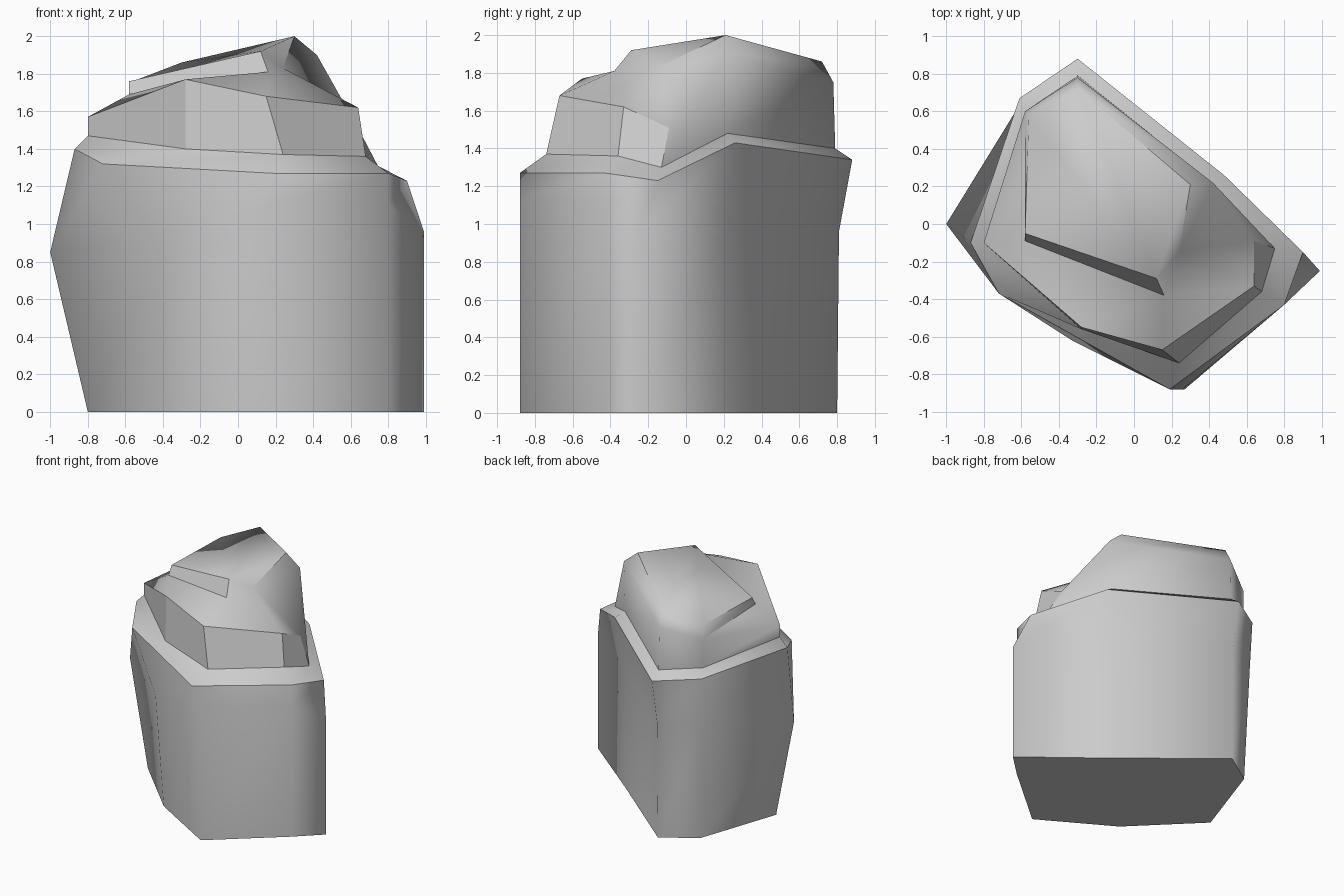
import bpy
import bmesh

cube = bpy.data.objects.get("Cube")
if cube:
    bpy.data.objects.remove(cube, do_unlink=True)

# Stone colour
stone = bpy.data.materials.new("grey stone")
stone.use_nodes = True
colour = (0.6, 0.6, 0.6, 1)
stone.diffuse_color = colour
stone.node_tree.nodes["Principled BSDF"].inputs["Base Color"].default_value = colour

# Footprint on the ground
footprint = [(-.8, -.05, 0), (-.31, -.54, 0), (.27, -.88, 0), (.8, -.43, 0),
             (.99, -.25, 0), (.4, .22, 0), (-.3, .8, 0), (-.57, .62, 0)]
# Bulge of the lower block
bulge = [(-1, 0, .85), (-.33, -.62, .95), (.26, -.88, 1.13), (.8, -.43, 1.1),
         (.99, -.25, .96), (.4, .22, 1), (-.3, .81, .96), (-.6, .65, .95)]
# Outer and inner edge of the ledge
rim = [(-.87, -.1, 1.4), (-.72, -.37, 1.32), (.19, -.88, 1.27), (.8, -.43, 1.27),
       (.9, -.15, 1.23), (.48, .26, 1.43), (-.3, .88, 1.34), (-.61, .67, 1.36)]
ledge = [(-.8, -.1, 1.47), (-.28, -.56, 1.4), (.24, -.74, 1.37), (.68, -.36, 1.36),
         (.75, -.13, 1.3), (.41, .22, 1.48), (-.3, .79, 1.4), (-.58, .6, 1.42)]
# Shoulder of the upper block
shoulder = [(-.8, -.1, 1.57), (-.28, -.55, 1.77), (.15, -.67, 1.68), (.64, -.33, 1.62),
            (.64, -.09, 1.51), (.42, .22, 1.9), (-.3, .78, 1.75), (-.58, .6, 1.66)]
# Slanted cap: its foot meets the shoulder along the back
cap_foot = [(-.58, -.09, 1.69), (.16, -.38, 1.81), (.24, -.15, 1.83)]
cap_top = [(-.58, -.05, 1.76), (.12, -.29, 1.92), (.3, .21, 2),
           (-.3, .72, 1.86), (-.56, .57, 1.76)]

bm = bmesh.new()


def ring(points):
    return [bm.verts.new(p) for p in points]


def loops(verts):
    """Pairs of neighbours around a closed ring."""
    return list(zip(verts, verts[1:] + verts[:1]))


def bridge(lower, upper):
    for (a, b), (c, d) in zip(loops(lower), loops(upper)):
        bm.faces.new((a, b, d, c))


# Lower block, ledge and upper block as stacked rings
stack = [ring(level) for level in (footprint, bulge, rim, ledge, shoulder)]
for lower, upper in zip(stack, stack[1:]):
    bridge(lower, upper)
bm.faces.new(reversed(stack[0]))

# Sloping shoulder around the cap
left, front, mid, right, side, peak, back, rear = stack[-1]
foot_left, foot_right, notch = ring(cap_foot)
for face in ((left, front, foot_left), (front, foot_right, foot_left),
             (front, mid, foot_right), (mid, right, foot_right),
             (right, notch, foot_right), (right, side, notch),
             (side, peak, notch), (left, foot_left, rear)):
    bm.faces.new(face)

# Cap walls and slanted top
top = ring(cap_top)
for face in ((foot_left, foot_right, top[1], top[0]),
             (foot_right, notch, top[1]), (notch, top[2], top[1]),
             (notch, peak, top[2]), (peak, back, top[3], top[2]),
             (back, rear, top[4], top[3]), (rear, foot_left, top[0], top[4])):
    bm.faces.new(face)
bm.faces.new(top)
bmesh.ops.recalc_face_normals(bm, faces=bm.faces)

# Rounded look on the sides, crisp edges around the ledge and cap
for face in bm.faces:
    face.smooth = True
crisp = loops(stack[0]) + loops(stack[2]) + loops(stack[3])
crisp += loops(stack[4])[:4] + list(zip(stack[3][:5], stack[4][:5]))
crisp += [(foot_left, foot_right), (top[0], top[1]), (foot_left, top[0]),
          (foot_right, top[1]), (top[4], top[0]), (notch, top[2]),
          (rear, foot_left), (top[2], top[3])]
for a, b in crisp:
    edge = bm.edges.get((a, b))
    if edge:
        edge.smooth = False

mesh = bpy.data.meshes.new("rock")
bm.to_mesh(mesh)
bm.free()
mesh.materials.append(stone)
rock = bpy.data.objects.new("rock", mesh)
bpy.context.collection.objects.link(rock)
